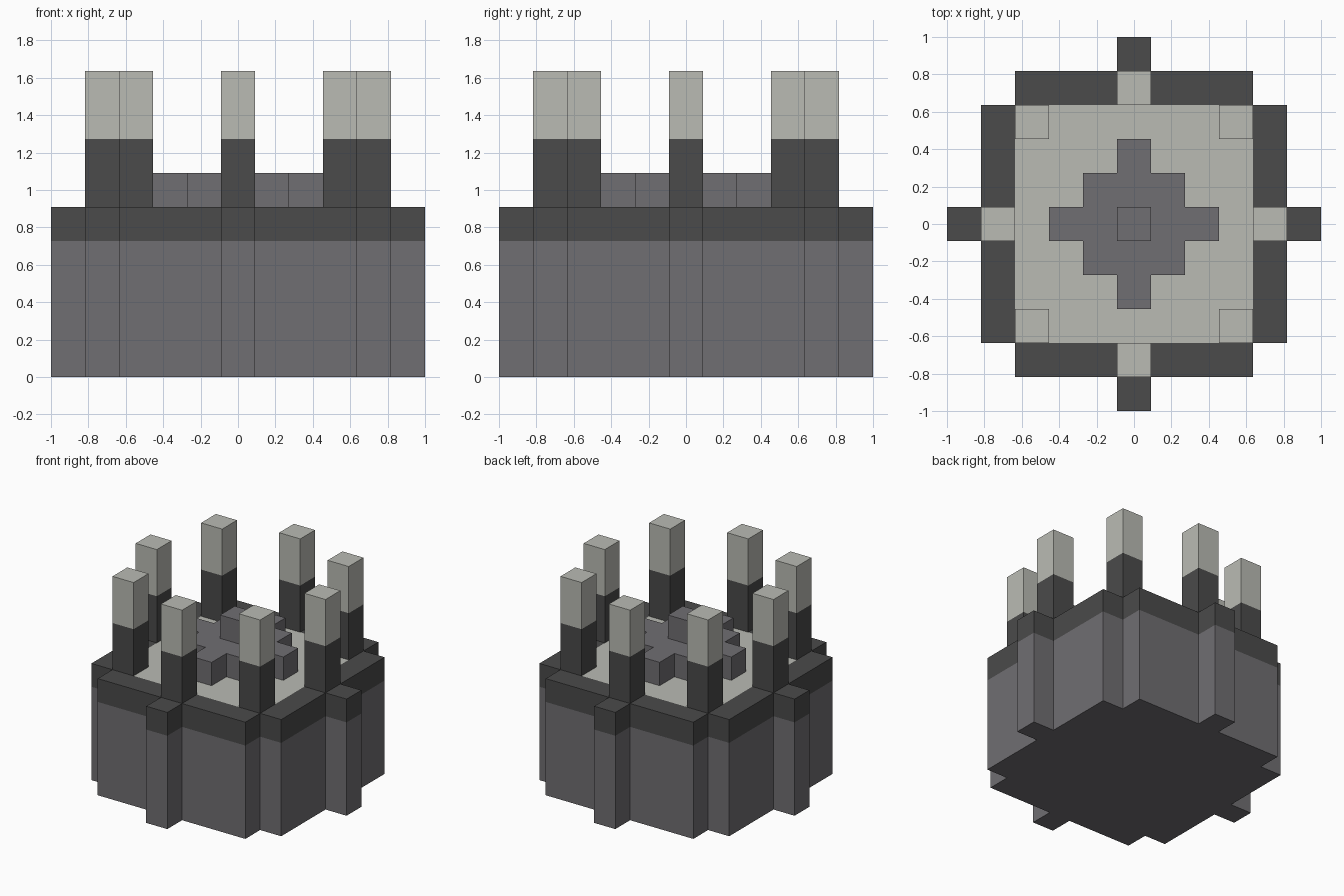
import bpy, bmesh
from mathutils import Vector

cube = bpy.data.objects.get("Cube")
if cube:
    bpy.data.objects.remove(cube, do_unlink=True)

U = 2 / 11  # one block of the model's grid
STONE, DARK, PALE = range(3)


def material(name, color):
    m = bpy.data.materials.new(name)
    m.use_nodes = True
    rgba = (*color, 1)
    m.diffuse_color = rgba
    m.node_tree.nodes["Principled BSDF"].inputs["Base Color"].default_value = rgba
    return m


MATERIALS = [
    material("grey stone", (0.162, 0.156, 0.168)),
    material("dark stone", (0.069, 0.069, 0.069)),
    material("pale stone", (0.491, 0.497, 0.456)),
]


def build(name, columns, base, color, bottom=False):
    """Skin a set of block columns {(x, y): top}, merging coplanar faces of one colour."""
    bm = bmesh.new()

    def quad(center, normal):
        n = Vector(normal)
        a = Vector((n.y, n.z, n.x)) / 2
        b = n.cross(a)
        c = Vector(center) + n / 2
        face = bm.faces.new([bm.verts.new((c + s * a + t * b) * U)
                             for s, t in ((-1, -1), (1, -1), (1, 1), (-1, 1))])
        face.material_index = color(Vector(center), n)

    for (x, y), top in columns.items():
        quad((x, y, top - 0.5), (0, 0, 1))
        if bottom:
            quad((x, y, base + 0.5), (0, 0, -1))
        for dx, dy in ((1, 0), (-1, 0), (0, 1), (0, -1)):
            for z in range(columns.get((x + dx, y + dy), base), top):
                quad((x, y, z + 0.5), (dx, dy, 0))

    bmesh.ops.remove_doubles(bm, verts=bm.verts, dist=U / 100)
    bmesh.ops.dissolve_limit(bm, angle_limit=0.02, verts=bm.verts,
                             edges=bm.edges, delimit={"MATERIAL"})
    mesh = bpy.data.meshes.new(name)
    bm.to_mesh(mesh)
    bm.free()
    for m in MATERIALS:
        mesh.materials.append(m)
    obj = bpy.data.objects.new(name, mesh)
    bpy.context.collection.objects.link(obj)


# Walls with notched corners and a buttress on each side
def in_walls(x, y):
    near, far = sorted((abs(x), abs(y)))
    return far <= 3 or (far == 4 and near <= 3) or (far == 5 and near == 0)


def wall_color(c, n):
    if n.z > 0:
        return PALE if max(abs(c.x), abs(c.y)) <= 3 else DARK
    return DARK if c.z > 4 else STONE


cells = [(x, y) for x in range(-5, 6) for y in range(-5, 6)]
build("walls_and_floor", {c: 5 for c in cells if in_walls(*c)}, 0, wall_color, bottom=True)


# Stepped cross in the middle of the floor
def cross_top(x, y):
    return 7 if x == y == 0 else 6


build("central_cross", {(x, y): cross_top(x, y) for x, y in cells if abs(x) + abs(y) <= 2},
      5, lambda c, n: STONE)


# Two-tone pillars at the sides and corners
def pillar_color(c, n):
    return PALE if c.z > 7 else DARK


pillars = {"front": (0, -4), "back": (0, 4), "left": (4, 0), "right": (-4, 0),
           "front_left": (3, -3), "front_right": (-3, -3),
           "back_left": (3, 3), "back_right": (-3, 3)}
for side, cell in pillars.items():
    build(f"{side}_pillar", {cell: 9}, 5, pillar_color)
